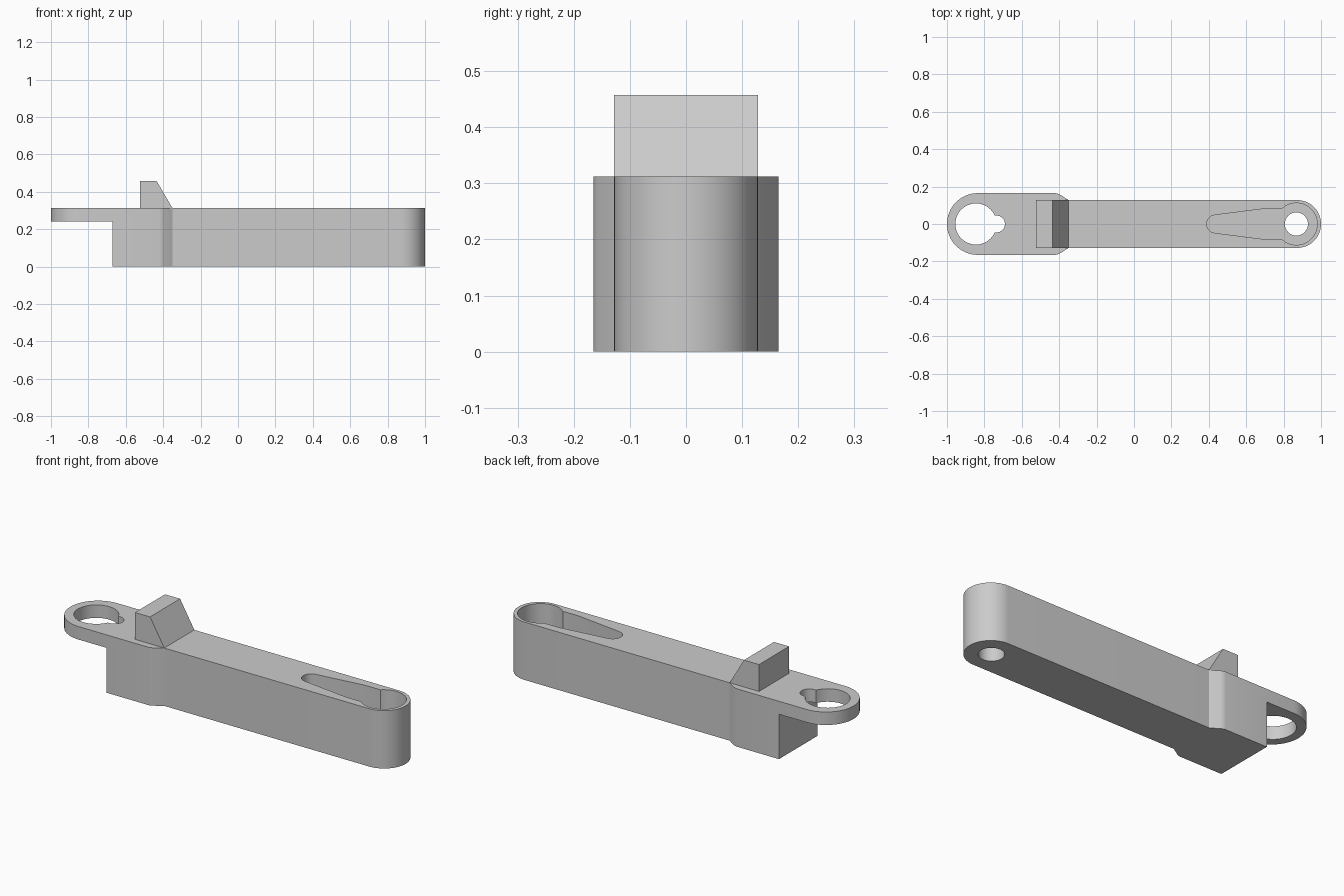
import bpy, bmesh, math

if "Cube" in bpy.data.objects:
    bpy.data.objects.remove(bpy.data.objects["Cube"])

TOP, LUG, FLOOR = 0.312, 0.242, 0.07   # top face, lug underside, pocket floor
R_LUG, R_TIP = 0.165, 0.128            # half widths of the wide and narrow ends

grey = bpy.data.materials.new("light grey")
grey.diffuse_color = (0.6, 0.6, 0.6, 1)
grey.use_nodes = True
grey.node_tree.nodes["Principled BSDF"].inputs["Base Color"].default_value = grey.diffuse_color


def arc(cx, r, a0, a1, n):
    """Points on an arc centred on the x axis, angles in degrees."""
    return [(cx + r * math.cos(math.radians(a0 + (a1 - a0) * i / n)),
             r * math.sin(math.radians(a0 + (a1 - a0) * i / n))) for i in range(n + 1)]


def prism(name, pts, lo, hi, axis="z"):
    """Extrude a 2D outline along z (plan outline) or y (side outline)."""
    place = (lambda p, h: (p[0], p[1], h)) if axis == "z" else (lambda p, h: (p[0], h, p[1]))
    bm = bmesh.new()
    face = bm.faces.new([bm.verts.new(place(p, lo)) for p in pts])
    ext = bmesh.ops.extrude_face_region(bm, geom=[face])
    shift = (0, 0, hi - lo) if axis == "z" else (0, hi - lo, 0)
    bmesh.ops.translate(bm, vec=shift, verts=[v for v in ext["geom"] if isinstance(v, bmesh.types.BMVert)])
    bmesh.ops.recalc_face_normals(bm, faces=bm.faces)
    mesh = bpy.data.meshes.new(name)
    bm.to_mesh(mesh)
    bm.free()
    mesh.materials.append(grey)
    ob = bpy.data.objects.new(name, mesh)
    bpy.context.collection.objects.link(ob)
    return ob


def combine(target, tool, operation):
    """Apply a boolean and discard the tool."""
    mod = target.modifiers.new(operation.lower(), "BOOLEAN")
    mod.object, mod.operation, mod.solver = tool, operation, "EXACT"
    bpy.context.view_layer.objects.active = target
    bpy.ops.object.modifier_apply(modifier=mod.name)
    bpy.data.objects.remove(tool)


# Arm: narrow rounded tip, shoulders, wide rounded lug
shoulder = [(-0.35, R_TIP), (-0.397, 0.158), (-0.408, 0.163), (-0.42, R_LUG)]
outline = (arc(1 - R_TIP, R_TIP, -90, 90, 32) + shoulder
           + arc(R_LUG - 1, R_LUG, 90, 270, 32)
           + [(x, -y) for x, y in reversed(shoulder)])
arm = prism("arm", outline, 0, TOP)

# Step under the lug
combine(arm, prism("lug_step", [(-1.1, -0.1), (-0.67, -0.1), (-0.67, LUG), (-1.1, LUG)],
                   -0.3, 0.3, "y"), "DIFFERENCE")

# Sloped stop block on top
combine(arm, prism("stop_block", [(-0.525, TOP - 0.05), (-0.35, TOP - 0.05), (-0.35, TOP),
                                  (-0.435, 0.457), (-0.525, 0.457)],
                   -R_TIP, R_TIP, "y"), "UNION")

# Keyhole through the lug: large circle joined to a small rounded notch
a = math.degrees(math.asin(0.045 / 0.11))
keyhole = arc(-0.845, 0.11, a, 360 - a, 48) + arc(-0.735, 0.045, -90, 90, 16)
combine(arm, prism("keyhole", keyhole, LUG - 0.05, TOP + 0.1), "DIFFERENCE")

# Pocket in the tip: round seat with a tapered tail
b = math.degrees(math.asin(0.082 / 0.112))
pocket = (arc(0.868, 0.112, b - 180, 180 - b, 48) + [(0.70, 0.082)]
          + arc(0.437, 0.048, 98, 262, 16) + [(0.70, -0.082)])
combine(arm, prism("pocket", pocket, FLOOR, TOP + 0.1), "DIFFERENCE")

# Pin hole through the pocket floor
combine(arm, prism("pin_hole", arc(0.868, 0.062, 0, 348.75, 31), -0.1, FLOOR + 0.05), "DIFFERENCE")

# Smooth the curved walls, keep the edges crisp
bpy.ops.object.select_all(action="DESELECT")
arm.select_set(True)
bpy.context.view_layer.objects.active = arm
bpy.ops.object.shade_smooth_by_angle(angle=math.radians(25))
